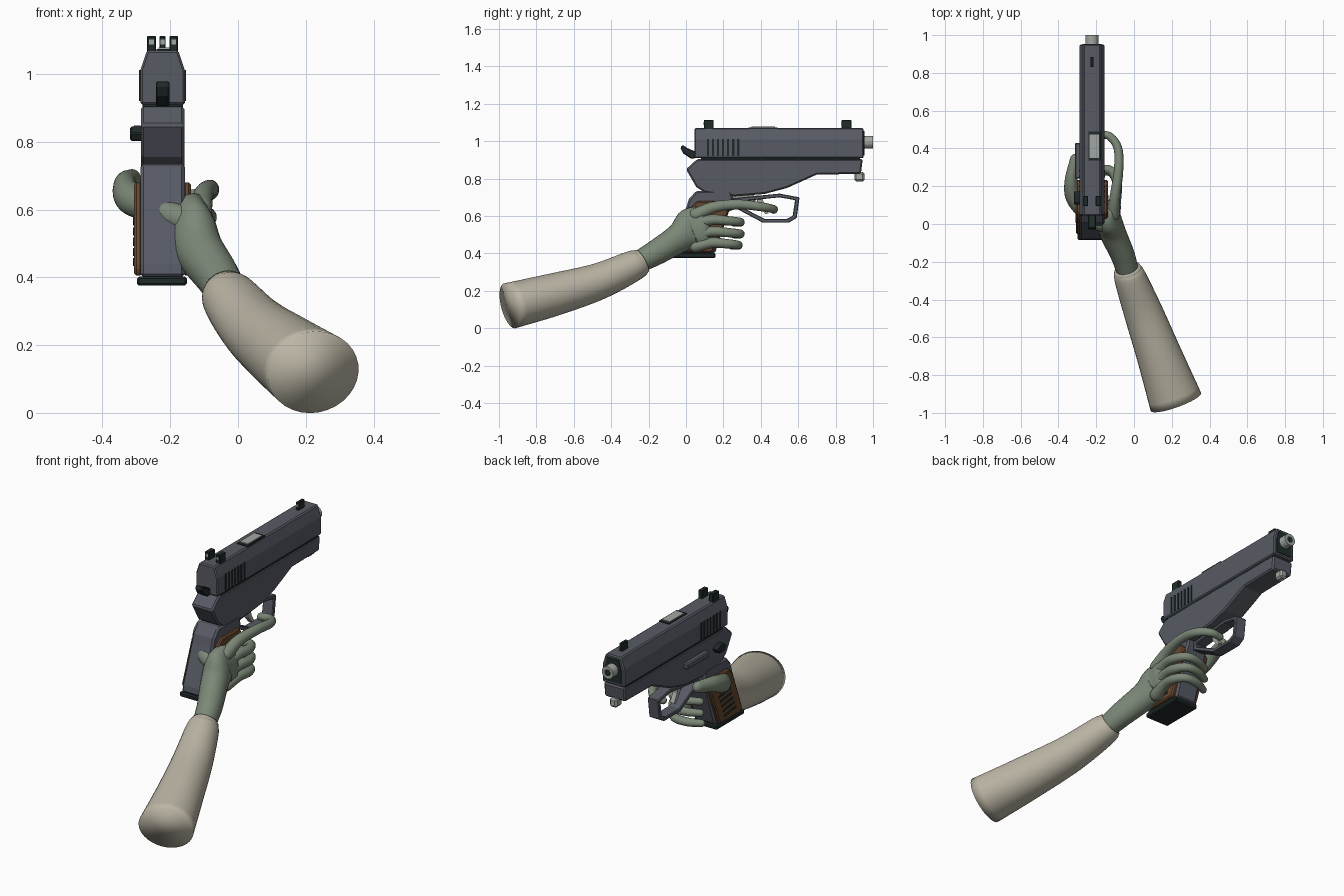
import bpy, bmesh, math
from mathutils import Vector

if "Cube" in bpy.data.objects:
    bpy.data.objects.remove(bpy.data.objects["Cube"])

CX = -0.2225  # centre line of the pistol


def material(name, rgb):
    m = bpy.data.materials.new(name)
    m.diffuse_color = (*rgb, 1)
    m.use_nodes = True
    m.node_tree.nodes["Principled BSDF"].inputs["Base Color"].default_value = m.diffuse_color
    return m


STEEL = material("blue grey steel", (0.098, 0.104, 0.130))
DARK = material("dark green black", (0.014, 0.024, 0.023))
LIGHT = material("light metal", (0.36, 0.39, 0.36))
BROWN = material("brown grip", (0.135, 0.062, 0.028))
SKIN = material("grey green skin", (0.20, 0.245, 0.185))
CLOTH = material("cream cloth", (0.50, 0.465, 0.375))


def finish(name, bm, mat, bevel=0.0, smooth=False):
    bmesh.ops.recalc_face_normals(bm, faces=bm.faces)
    me = bpy.data.meshes.new(name)
    bm.to_mesh(me)
    bm.free()
    me.materials.append(mat)
    ob = bpy.data.objects.new(name, me)
    bpy.context.collection.objects.link(ob)
    if smooth:
        for p in me.polygons:
            p.use_smooth = True
    if bevel:
        b = ob.modifiers.new("edge_bevel", "BEVEL")
        b.width, b.segments, b.limit_method = bevel, 1, "ANGLE"
    return ob


def prism(name, pts, lo, hi, mat, axis="x", bevel=0.0):
    """Extrude a (y,z) outline along x, or an (x,z) outline along y."""
    def co(p, d):
        return (d, p[0], p[1]) if axis == "x" else (p[0], d, p[1])
    bm = bmesh.new()
    a = [bm.verts.new(co(p, lo)) for p in pts]
    b = [bm.verts.new(co(p, hi)) for p in pts]
    bm.faces.new(a)
    bm.faces.new(b[::-1])
    n = len(pts)
    for i in range(n):
        j = (i + 1) % n
        bm.faces.new((a[i], b[i], b[j], a[j]))
    return finish(name, bm, mat, bevel)


def box(name, x, y, z, mat, bevel=0.0):
    return prism(name, [(y[0], z[0]), (y[1], z[0]), (y[1], z[1]), (y[0], z[1])],
                 x[0], x[1], mat, bevel=bevel)


def disc_profile(cx, cz, r, n=16):
    return [(cx + r * math.cos(2 * math.pi * i / n), cz + r * math.sin(2 * math.pi * i / n))
            for i in range(n)]


def tube(name, path, mat, n=20, steps=6, round_start=True, round_end=True):
    """Smooth sweep through (x, y, z, side radius, up radius) points."""
    P = [Vector(p) for p in path]
    P = [2 * P[0] - P[1]] + P + [2 * P[-1] - P[-2]]
    rows = []
    for i in range(1, len(P) - 2):
        p0, p1, p2, p3 = P[i - 1:i + 3]
        for s in range(steps):
            t = s / steps
            rows.append(0.5 * (2 * p1 + (p2 - p0) * t + (2 * p0 - 5 * p1 + 4 * p2 - p3) * t * t
                               + (3 * p1 - p0 - 3 * p2 + p3) * t ** 3))
    rows.append(P[-2])
    rings = []
    for i, r in enumerate(rows):
        d = rows[min(i + 1, len(rows) - 1)] - rows[max(i - 1, 0)]
        rings.append([Vector(r[:3]), Vector(d[:3]).normalized(), r[3], r[4]])

    def cap(ring, sign):
        c, d, a, b = ring
        return [[c + d * sign * min(a, b) * math.sin(t), d, a * math.cos(t), b * math.cos(t)]
                for t in (0.4, 0.8, 1.15, 1.4)]
    if round_start:
        rings = cap(rings[0], -1)[::-1] + rings
    if round_end:
        rings = rings + cap(rings[-1], 1)
    bm = bmesh.new()
    loops = []
    for c, d, a, b in rings:
        side = d.cross(Vector((0, 0, 1))).normalized()
        up = side.cross(d)
        loops.append([bm.verts.new(c + side * a * math.cos(2 * math.pi * k / n)
                                   + up * b * math.sin(2 * math.pi * k / n)) for k in range(n)])
    for l, m in zip(loops, loops[1:]):
        for k in range(n):
            j = (k + 1) % n
            bm.faces.new((l[k], l[j], m[j], m[k]))
    bm.faces.new(loops[0])
    bm.faces.new(loops[-1])
    return finish(name, bm, mat, smooth=True)


# Slide with chamfered top
prism("slide", [(CX - .066, .91), (CX + .066, .91), (CX + .066, 1.01), (CX + .046, 1.07),
                (CX - .046, 1.07), (CX - .066, 1.01)], .045, .95, STEEL, "y", .006)
prism("muzzle_recess", [(CX - .05, .925), (CX + .05, .925), (CX + .05, 1.0), (CX + .036, 1.055),
                        (CX - .036, 1.055), (CX - .05, 1.0)], .948, .954, DARK, "y")
prism("barrel", disc_profile(CX, .995, .034), .90, 1.0, LIGHT, "y")
prism("bore", disc_profile(CX, .995, .018), .99, 1.001, DARK, "y")
box("slide_rail_gap", (CX - .06, CX + .06), (.08, .93), (.895, .915), DARK)

# Grip grooves on both sides of the slide
for i in range(7):
    y = .112 + i * .027
    for s in (-1, 1):
        x = CX + s * .066
        box("slide_groove", (x - .003, x + .003), (y, y + .011), (.92, 1.012), DARK)

# Ejection port plates
box("port_border", (CX - .018, CX + .045), (.335, .49), (1.066, 1.074), DARK)
box("port_cover", (CX - .012, CX + .038), (.35, .475), (1.07, 1.079), LIGHT)

# Sights with pale dots
for x, y, w in ((CX - .033, .095, .013), (CX + .033, .095, .013), (CX, .832, .009)):
    box("sight", (x - w, x + w), (y, y + .053), (1.06, 1.113), DARK, .003)
    box("sight_dot", (x - .007, x + .007), (y - .002, y + .002), (1.088, 1.102), LIGHT)

# Frame, hammer and controls
prism("frame", [(0, .85), (.06, .905), (.945, .905), (.935, .825), (.70, .822), (.54, .75),
                (.42, .718), (.26, .705), (.10, .725), (.055, .755)],
      CX - .064, CX + .064, STEEL, bevel=.008)
prism("hammer", [(-.03, .965), (-.018, .98), (.01, .962), (.05, .945), (.05, .91), (.03, .905),
                 (-.015, .935)], CX - .02, CX + .02, DARK, bevel=.004)
prism("safety_lever", [(.10, .825), (.115, .845), (.16, .845), (.175, .825), (.16, .803),
                       (.115, .803)], CX - .096, CX - .06, DARK, bevel=.004)
box("slide_stop", (CX - .09, CX - .06), (.24, .43), (.815, .848), STEEL, .006)
box("guide_rod", (CX - .022, CX + .022), (.90, .955), (.785, .835), LIGHT, .01)

# Grip with side panels and base plate
prism("grip", [(.055, .735), (.24, .735), (.255, .69), (.235, .64), (.155, .40), (-.08, .40),
               (-.075, .44), (.0, .64), (.015, .69)], CX - .066, CX + .066, STEEL, bevel=.01)
for s in (-1, 1):
    xs = sorted((CX + s * .06, CX + s * .084))
    prism("grip_panel", [(.06, .68), (.215, .68), (.235, .65), (.195, .53), (.175, .49), (.14, .405),
                         (-.045, .405), (-.055, .43), (.03, .65)], *xs, BROWN, bevel=.007)
    xs = sorted((CX + s * .080, CX + s * .087))
    for i in range(5):
        y, z = .005 + i * .012, .445 + i * .03
        prism("panel_slash", [(y, z), (y + .10, z - .012), (y + .10, z), (y, z + .012)], *xs, DARK)
box("base_plate", (CX - .076, CX + .072), (-.085, .158), (.376, .402), DARK, .006)

# Trigger guard ring and trigger
outer = [(.25, .695), (.50, .72), (.607, .70), (.592, .59), (.55, .565), (.41, .565), (.25, .65)]
inner = [(.275, .677), (.50, .70), (.583, .685), (.57, .60), (.54, .585), (.42, .585), (.275, .66)]
bm = bmesh.new()
R = [[bm.verts.new((x, *p)) for p in ring] for ring in (outer, inner) for x in (CX - .033, CX + .033)]
for a, b in ((0, 1), (1, 3), (3, 2), (2, 0)):
    for i in range(7):
        j = (i + 1) % 7
        bm.faces.new((R[a][i], R[b][i], R[b][j], R[a][j]))
finish("trigger_guard", bm, STEEL, .004)
prism("trigger", [(.37, .71), (.41, .71), (.415, .66), (.44, .615), (.425, .61), (.39, .65)],
      CX - .013, CX + .013, LIGHT)

# Sleeve and hand
tube("sleeve", [(.222, -.942, .12, .142, .124), (.135, -.70, .182, .12, .114),
                (.05, -.47, .25, .103, .098), (-.02, -.285, .333, .085, .083),
                (-.036, -.235, .36, .070, .068)], CLOTH, 32, round_start=False, round_end=False)
tube("palm", [(-.03, -.26, .35, .058, .058), (-.062, -.16, .405, .064, .068),
              (-.115, -.04, .48, .070, .080), (-.133, .03, .53, .068, .112),
              (-.115, .085, .545, .046, .105)], SKIN, 24)
tube("thumb", [(-.15, .0, .565, .045, .045), (-.20, .01, .585, .040, .040),
               (-.26, .06, .605, .040, .042), (-.32, .14, .635, .042, .048),
               (-.333, .23, .67, .034, .042), (-.312, .345, .69, .026, .030)], SKIN)
tube("index_finger", [(-.11, .05, .605, .034, .036), (-.10, .15, .648, .028, .030),
                      (-.082, .28, .662, .025, .026), (-.085, .40, .650, .023, .024),
                      (-.13, .465, .638, .021, .022), (-.19, .47, .632, .019, .020)], SKIN)
for name, z, tip in (("middle_finger", .575, .285), ("ring_finger", .512, .285),
                     ("little_finger", .452, .275)):
    tube(name, [(-.11, .05, z - .015, .034, .032), (-.095, .14, z + .005, .028, .028),
                (-.09, .22, z, .025, .025), (-.125, tip, z - .006, .023, .023),
                (-.20, tip, z - .010, .022, .022), (-.265, tip - .03, z - .012, .019, .019)], SKIN)
